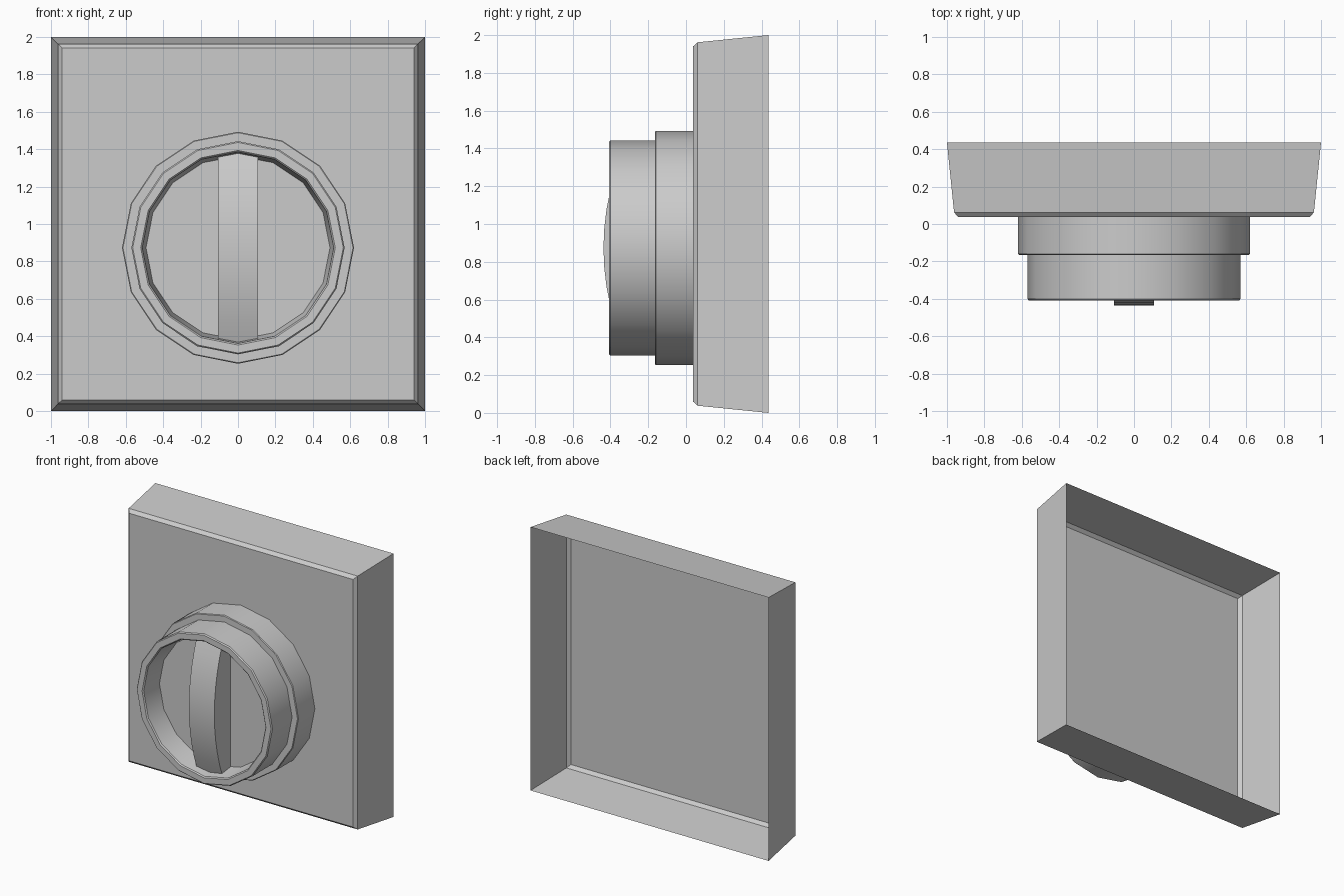
import bpy, bmesh
from math import pi, sin, cos, radians

if "Cube" in bpy.data.objects:
    bpy.data.objects.remove(bpy.data.objects["Cube"])

KNOB_Z = 0.873


def finish(bm, name, smooth=False):
    bmesh.ops.recalc_face_normals(bm, faces=bm.faces)
    mesh = bpy.data.meshes.new(name)
    bm.to_mesh(mesh)
    bm.free()
    ob = bpy.data.objects.new(name, mesh)
    bpy.context.collection.objects.link(ob)
    if smooth:
        bpy.ops.object.select_all(action='DESELECT')
        ob.select_set(True)
        bpy.context.view_layer.objects.active = ob
        bpy.ops.object.shade_smooth_by_angle(angle=radians(32))
    return ob


def loft(profile, sides, start, centre_z, scale=1.0):
    """Bridge rings of (radius, y) around the y axis; the last ring is capped."""
    bm = bmesh.new()
    rings = []
    for r, y in profile:
        angles = [start + 2 * pi * i / sides for i in range(sides)]
        rings.append([bm.verts.new((r * scale * cos(a), y, centre_z + r * scale * sin(a)))
                      for a in angles])
    for a, b in zip(rings, rings[1:]):
        for i in range(sides):
            j = (i + 1) % sides
            bm.faces.new((a[i], a[j], b[j], b[i]))
    bm.faces.new(rings[-1])
    return bm


# Square wall plate: tapered open-backed shell with a small front bevel
plate = finish(loft([(1.0, 0.437), (0.962, 0.062), (0.94, 0.037)],
                    4, pi / 4, 1.0, 2 ** 0.5), "wall_plate")
# Sheet normals face outwards (front towards -y)
front = max(plate.data.polygons, key=lambda p: p.area)
if front.normal.y > 0:
    plate.data.flip_normals()

# Round base collar
finish(loft([(0.62, 0.037), (0.62, -0.16), (0.615, -0.165), (0.56, -0.165)],
            16, pi / 2, KNOB_Z), "knob_collar", True)

# Dial: cup with a rim and a recessed floor
finish(loft([(0.57, -0.16), (0.57, -0.40), (0.563, -0.408), (0.52, -0.408),
             (0.512, -0.40), (0.492, -0.24)],
            16, pi / 2, KNOB_Z), "knob_dial", True)

# Grip bar across the dial: arched front, extruded across x
bm = bmesh.new()
half, segs = 0.505, 10
outline = [(-0.235, -half)]
for i in range(segs + 1):
    t = -1 + 2 * i / segs
    outline.append((-0.437 + 0.098 * t * t, half * t))
outline.append((-0.235, half))
face = bm.faces.new([bm.verts.new((-0.107, y, KNOB_Z + z)) for y, z in outline])
ext = bmesh.ops.extrude_face_region(bm, geom=[face])
bmesh.ops.translate(bm, vec=(0.214, 0, 0),
                    verts=[v for v in ext["geom"] if isinstance(v, bmesh.types.BMVert)])
finish(bm, "grip_bar", True)
